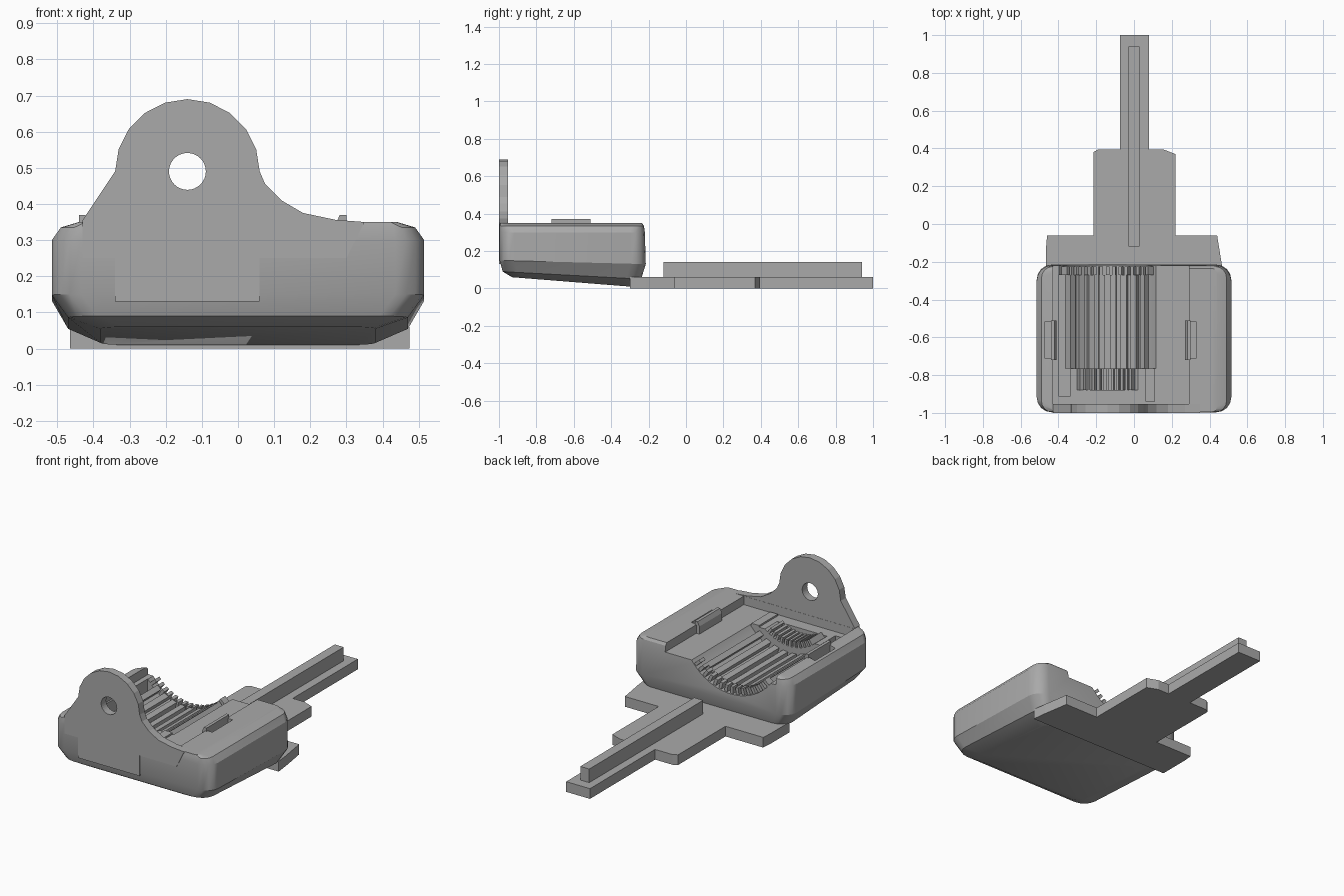
import bpy, bmesh, math
from math import sin, cos, pi, radians

if "Cube" in bpy.data.objects:
    bpy.data.objects.remove(bpy.data.objects["Cube"])

grey = bpy.data.materials.new("plain grey")
grey.diffuse_color = (0.4, 0.4, 0.4, 1)
grey.use_nodes = True
grey.node_tree.nodes["Principled BSDF"].inputs["Base Color"].default_value = grey.diffuse_color


def finish(name, bm):
    bmesh.ops.recalc_face_normals(bm, faces=bm.faces)
    me = bpy.data.meshes.new(name)
    bm.to_mesh(me)
    bm.free()
    me.materials.append(grey)
    ob = bpy.data.objects.new(name, me)
    bpy.context.collection.objects.link(ob)
    return ob


def prism(name, pts, axis, lo, hi):
    """Extrude a 2D outline: axis 'y' takes (x, z) points, axis 'z' takes (x, y)."""
    bm = bmesh.new()
    put = (lambda p, t: (p[0], t, p[1])) if axis == 'y' else (lambda p, t: (p[0], p[1], t))
    a = [bm.verts.new(put(p, lo)) for p in pts]
    b = [bm.verts.new(put(p, hi)) for p in pts]
    bm.faces.new(a)
    bm.faces.new(b[::-1])
    for i in range(len(pts)):
        j = (i + 1) % len(pts)
        bm.faces.new((a[i], a[j], b[j], b[i]))
    return finish(name, bm)


def box(name, x0, x1, y0, y1, z0, z1):
    return prism(name, [(x0, y0), (x1, y0), (x1, y1), (x0, y1)], 'z', z0, z1)


def circle(cx, cz, r, n):
    return [(cx + r * cos(2 * pi * i / n), cz + r * sin(2 * pi * i / n)) for i in range(n)]


def cut(ob, cutter):
    cutter.hide_render = True
    m = ob.modifiers.new("cut", 'BOOLEAN')
    m.operation, m.solver, m.object = 'DIFFERENCE', 'EXACT', cutter
    bpy.context.view_layer.objects.active = ob
    bpy.ops.object.modifier_apply(modifier=m.name)
    bpy.data.objects.remove(cutter)


# Housing: stacked rounded rectangles (half width, y front, y back, z front, z back, radius)
layers = [(0.38, -0.93, -0.30, 0.06, 0.01, 0.07), (0.47, -0.98, -0.24, 0.09, 0.05, 0.08),
          (0.515, -0.997, -0.215, 0.15, 0.13, 0.08), (0.515, -0.997, -0.22, 0.30, 0.30, 0.08),
          (0.49, -0.997, -0.225, 0.335, 0.335, 0.06), (0.44, -0.995, -0.235, 0.35, 0.35, 0.03)]
bm = bmesh.new()
rings = []
for hx, y0, y1, z0, z1, r in layers:
    ring = []
    for k, (cx, cy) in enumerate([(hx - r, y1 - r), (r - hx, y1 - r), (r - hx, y0 + r), (hx - r, y0 + r)]):
        for s in range(5):
            a = (k + s / 4) * pi / 2
            x, y = cx + r * cos(a), cy + r * sin(a)
            ring.append(bm.verts.new((x, y, z0 + (z1 - z0) * (y - y0) / (y1 - y0))))
    rings.append(ring)
bm.faces.new(rings[0])
bm.faces.new(rings[-1])
for a, b in zip(rings, rings[1:]):
    for i in range(len(a)):
        j = (i + 1) % len(a)
        bm.faces.new((a[i], a[j], b[j], b[i]))
housing = finish("housing", bm)

# Recess, cylindrical troughs, side slot and clip pockets
CX, CZ = -0.14, 0.49
cut(housing, box("recess_cutter", -0.43, 0.29, -0.952, -0.1, 0.30, 0.6))
cut(housing, prism("trough_cutter", circle(CX, CZ, 0.32, 64), 'y', -0.765, -0.1))
cut(housing, prism("small_trough_cutter", circle(CX, CZ, 0.25, 64), 'y', -0.88, -0.7))
cut(housing, box("slot_cutter", -0.40, -0.335, -0.91, -0.27, 0.19, 0.5))
for x0, x1 in ((-0.475, -0.44), (0.30, 0.33)):
    cut(housing, box("pocket_cutter", x0, x1, -0.71, -0.52, 0.28, 0.5))
bpy.ops.object.select_all(action='DESELECT')
housing.select_set(True)
bpy.context.view_layer.objects.active = housing
bpy.ops.object.shade_smooth_by_angle(angle=radians(25))

# Clips: hooked tabs standing beside the pockets
for side, x, d in (("left", -0.41, -1), ("right", 0.27, 1)):
    prism(side + "_clip", [(x, 0.28), (x + d * 0.03, 0.28), (x + d * 0.03, 0.37),
                           (x + d * 0.012, 0.37), (x, 0.345)], 'y', -0.72, -0.51)

# Lug plate on the front: arch, sloping shoulders, pin hole
arch = [(CX + 0.2 * cos(a), CZ + 0.2 * sin(a)) for a in [pi * i / 10 for i in range(11)]]
lug = prism("front_lug", [(-0.34, 0.13), (0.06, 0.13), (0.06, 0.25), (0.30, 0.25), (0.35, 0.35),
                          (0.27, 0.356), (0.18, 0.375), (0.12, 0.41), (0.075, 0.455)] + arch +
            [(-0.43, 0.355), (-0.43, 0.25), (-0.34, 0.25)], 'y', -1.0, -0.953)
cut(lug, prism("hole_cutter", circle(CX, CZ, 0.051, 32), 'y', -1.1, -0.8))


# Ribs and teeth lying along the trough walls
def ribs(name, count, spread, r, width, height, y0, y1):
    for i in range(count):
        a = radians(-spread + 2 * spread * i / (count - 1))
        u, v = (sin(a), -cos(a)), (cos(a), sin(a))
        pts = [(CX + u[0] * q + v[0] * w, CZ + u[1] * q + v[1] * w)
               for q, w in ((r + 0.01, -width / 2), (r + 0.01, width / 2),
                            (r - height, width / 2), (r - height, -width / 2))]
        prism(f"{name}_{i + 1}", pts, 'y', y0, y1)


ribs("long_rib", 8, 40, 0.32, 0.032, 0.035, -0.765, -0.27)
ribs("rear_tooth", 15, 48, 0.32, 0.018, 0.04, -0.27, -0.225)
ribs("front_tooth", 11, 34, 0.25, 0.014, 0.035, -0.88, -0.765)

# Retaining ledge beside the trough
box("trough_ledge", 0.06, 0.11, -0.94, -0.765, 0.29, 0.31)

# Stepped base plate with rail
prism("base_plate", [(-0.465, -0.30), (0.475, -0.30), (0.465, -0.215), (0.44, -0.06), (0.22, -0.06),
                     (0.22, 0.37), (0.155, 0.395), (0.08, 0.395), (0.08, 1.0), (-0.075, 1.0),
                     (-0.075, 0.395), (-0.19, 0.395), (-0.215, 0.38), (-0.215, -0.06),
                     (-0.46, -0.06), (-0.465, -0.12)], 'z', 0.0, 0.06)
box("guide_rail", -0.028, 0.03, -0.12, 0.94, 0.06, 0.14)
